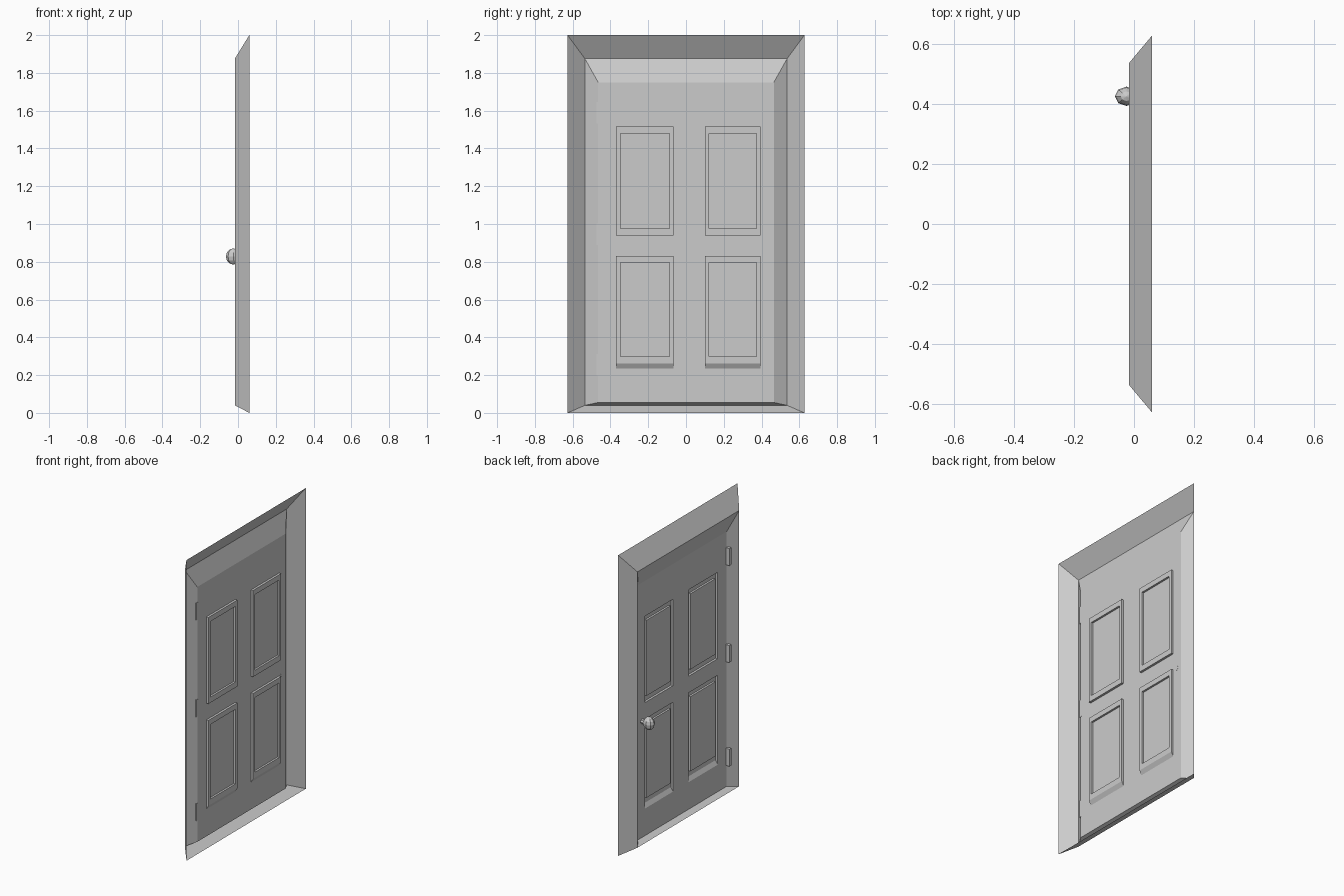
import bpy, bmesh
from mathutils import Matrix

if "Cube" in bpy.data.objects:
    bpy.data.objects.remove(bpy.data.objects["Cube"])

RIM, SHEET, BACK, FIELD = -0.017, 0.026, 0.041, 0.028   # depths along x


def finish(name, bm):
    bmesh.ops.remove_doubles(bm, verts=bm.verts, dist=0.0005)
    bmesh.ops.recalc_face_normals(bm, faces=bm.faces)
    # open sheets face the knob side
    if name in ("frame_surround", "inner_reveal", "door_leaf"):
        if sum(f.normal.x * f.calc_area() for f in bm.faces) > 0:
            bmesh.ops.reverse_faces(bm, faces=bm.faces)
    me = bpy.data.meshes.new(name)
    bm.to_mesh(me)
    bm.free()
    ob = bpy.data.objects.new(name, me)
    bpy.context.collection.objects.link(ob)
    return ob


def face(bm, pts):
    return bm.faces.new([bm.verts.new(p) for p in pts])


def rect(x, y0, y1, z0, z1):
    return [(x, y0, z0), (x, y1, z0), (x, y1, z1), (x, y0, z1)]


def ring(bm, a, b):
    for i in range(4):
        j = (i + 1) % 4
        face(bm, [a[i], a[j], b[j], b[i]])


# Flared outer surround
bm = bmesh.new()
ring(bm, rect(0.06, -0.627, 0.627, 0, 2), rect(RIM, -0.535, 0.535, 0.04, 1.875))
finish("frame_surround", bm)

# Sloped reveal between the rim and the recessed door
bm = bmesh.new()
yo, yi = 0.535, 0.465
for s in (-1, 1):
    face(bm, [(RIM, s*yo, 0.10), (RIM, s*yo, 1.79), (SHEET, s*yi, 1.75), (SHEET, s*yi, 0.055)])
for rim, side, inner in ((1.875, 1.79, 1.75), (0.04, 0.10, 0.055)):
    face(bm, [(RIM, -yi, rim), (RIM, yi, rim), (SHEET, yi, inner), (SHEET, -yi, inner)])
    for s in (-1, 1):
        corner = (RIM, s*yo, rim)
        face(bm, [(RIM, s*yi, rim), corner, (SHEET, s*yi, inner)])
        face(bm, [corner, (RIM, s*yo, side), (SHEET, s*yi, inner)])
finish("inner_reveal", bm)

# Door leaf: a grid whose four panel cells are moulded
bm = bmesh.new()
ys = [-0.465, -0.37, -0.065, 0.10, 0.395, 0.465]
zs = [0.055, 0.235, 0.83, 0.94, 1.515, 1.75]
for i in range(5):
    for j in range(5):
        y0, y1, z0, z1 = ys[i], ys[i+1], zs[j], zs[j+1]
        outer = rect(SHEET, y0, y1, z0, z1)
        if i % 2 == 0 or j % 2 == 0:
            face(bm, outer)
            continue
        lift = 0.027 if j == 1 else 0          # sloped sill on lower panels
        zf = z0 + lift + 0.037
        sunk = rect(BACK, y0, y1, z0 + lift, z1)
        inset = rect(BACK, y0 + 0.022, y1 - 0.022, zf, z1 - 0.035)
        raised = rect(FIELD, y0 + 0.022, y1 - 0.022, zf, z1 - 0.035)
        ring(bm, outer, sunk)
        ring(bm, sunk, inset)
        ring(bm, inset, raised)
        face(bm, raised)
finish("door_leaf", bm)

# Three hinges on the edge opposite the knob
for k, z in enumerate((0.255, 0.945, 1.59)):
    bm = bmesh.new()
    bmesh.ops.create_cube(bm, size=1, matrix=Matrix.Translation((0.013, -0.465, z))
                          @ Matrix.Diagonal((0.028, 0.02, 0.114, 1)))
    finish(f"hinge_{k + 1}", bm)

# Knob with a short neck
bm = bmesh.new()
bmesh.ops.create_uvsphere(bm, u_segments=8, v_segments=6, radius=1,
                          matrix=Matrix.Translation((-0.025, 0.425, 0.828))
                          @ Matrix.Diagonal((0.039, 0.032, 0.043, 1)))
finish("knob", bm)
bm = bmesh.new()
bmesh.ops.create_cone(bm, cap_ends=True, segments=8, radius1=0.016, radius2=0.016, depth=0.03,
                      matrix=Matrix.Translation((0.012, 0.425, 0.828)) @ Matrix.Rotation(1.5708, 4, 'Y'))
finish("knob_neck", bm)
